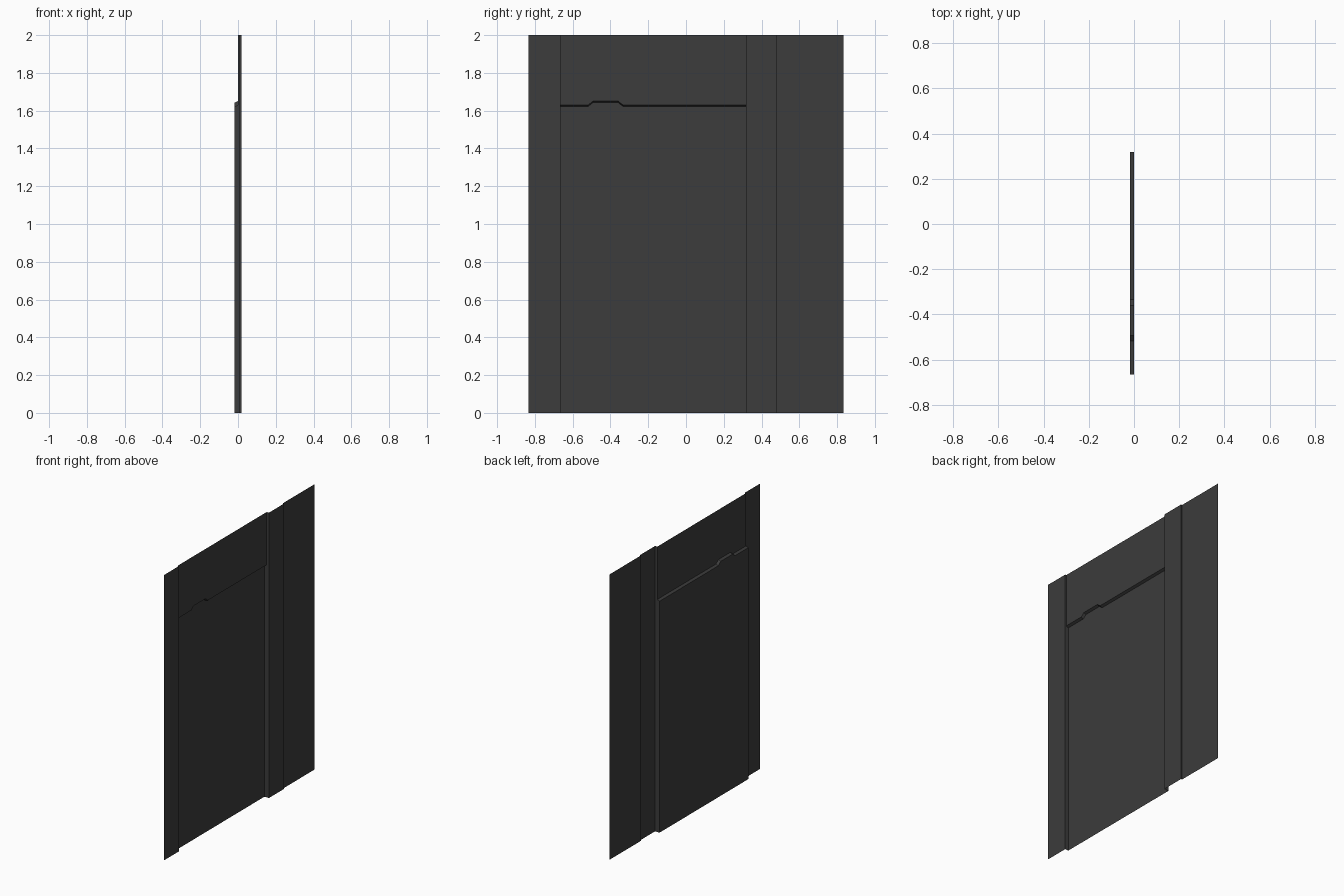
import bpy, bmesh

if "Cube" in bpy.data.objects:
    bpy.data.objects.remove(bpy.data.objects["Cube"])

mat = bpy.data.materials.new("dark_panel")
mat.diffuse_color = (0.045, 0.045, 0.045, 1)
mat.use_nodes = True
mat.node_tree.nodes["Principled BSDF"].inputs["Base Color"].default_value = mat.diffuse_color

H = 2.0                                   # wall height
FRONT, EDGE, BACK, DEEP = 0.0175, 0.009, 0.0, -0.0175   # x levels
Y0, YA, YB, YC, Y1 = -0.833, -0.665, 0.318, 0.483, 0.833


def loft(name, low, high):
    """Thin sheet of quads between two matching lines of points."""
    bm = bmesh.new()
    a = [bm.verts.new(p) for p in low]
    b = [bm.verts.new(p) for p in high]
    for i in range(len(a) - 1):
        bm.faces.new((a[i], a[i + 1], b[i + 1], b[i]))
    me = bpy.data.meshes.new(name)
    bm.to_mesh(me)
    bm.free()
    ob = bpy.data.objects.new(name, me)
    bpy.context.collection.objects.link(ob)
    me.materials.append(mat)
    return ob


def wall(name, plan):
    """Full-height sheet following a plan of (x, y) points."""
    return loft(name, [(x, y, 0) for x, y in plan], [(x, y, H) for x, y in plan])


# top line of the recessed panel, with its small raised notch
line = [(YA, 1.622), (-0.518, 1.622), (-0.492, 1.643), (-0.36, 1.643),
        (-0.333, 1.622), (YB, 1.622)]
LIP = 0.008
deep_edge = [(DEEP, y, z) for y, z in line]
back_edge = [(BACK, y, z + LIP) for y, z in line]

# side walls with their stepped returns
wall("left_strip", [(EDGE, Y0), (EDGE, YA), (BACK, YA)])
wall("right_pilaster_and_wall",
     [(BACK, YB), (FRONT, YB), (FRONT, YC), (EDGE, YC), (EDGE, Y1)])

# recessed panel, sloped ledge and upper panel
loft("lower_panel", [(DEEP, y, 0) for y, z in line], deep_edge)
loft("ledge", deep_edge, back_edge)
loft("upper_panel", back_edge, [(BACK, y, H) for y, z in line])

# returns joining the recessed panel to the side walls
for name, y in (("left_return", YA), ("right_return", YB)):
    loft(name, [(DEEP, y, 0), (BACK, y, 0)],
         [(DEEP, y, 1.622), (BACK, y, 1.622 + LIP)])
